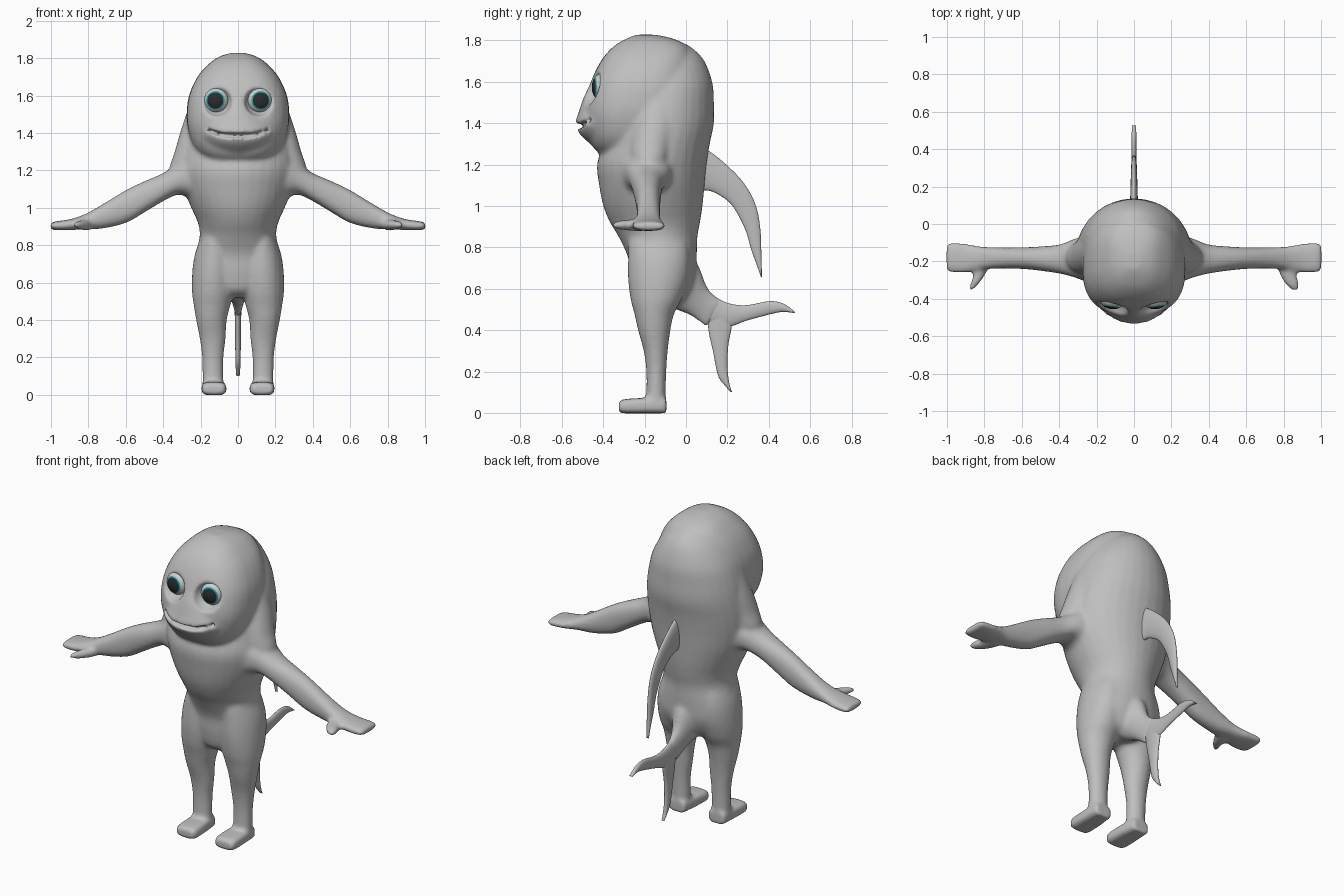
import bpy, bmesh, math
from mathutils import Vector

cube = bpy.data.objects.get("Cube")
if cube:
    bpy.data.objects.remove(cube, do_unlink=True)


def material(name, color):
    m = bpy.data.materials.new(name)
    m.use_nodes = True
    m.diffuse_color = (*color, 1)
    m.node_tree.nodes["Principled BSDF"].inputs["Base Color"].default_value = (*color, 1)
    return m


SKIN = material("grey skin", (0.52, 0.52, 0.52))
WHITE = material("eye white", (0.62, 0.62, 0.62))
TEAL = material("teal iris", (0.01, 0.45, 0.45))
BLACK = material("dark pupil", (0.025, 0.025, 0.028))


def spline(a, b, c, d, t):
    return 0.5 * (2 * b + (c - a) * t + (2 * a - 5 * b + 4 * c - d) * t * t
                  + (3 * b - a - 3 * c + d) * t ** 3)


def skin(bm, rings, power=1.0, steps=4, sides=32):
    """Smooth closed tube through rings given as (centre, half axis, half axis)."""
    n, path = len(rings), []
    for i in range(n - 1):
        near = [rings[max(0, min(n - 1, i + k))] for k in (-1, 0, 1, 2)]
        for s in range(steps):
            path.append([spline(*[r[j] for r in near], s / steps) for j in range(3)])
    path.append(rings[-1])
    loops = []
    for c, u, v in path:
        loop = []
        for k in range(sides):
            a = 2 * math.pi * k / sides
            ca, sa = math.cos(a), math.sin(a)
            loop.append(bm.verts.new(c + u * math.copysign(abs(ca) ** power, ca)
                                     + v * math.copysign(abs(sa) ** power, sa)))
        loops.append(loop)
    for p, q in zip(loops, loops[1:]):
        for k in range(sides):
            j = (k + 1) % sides
            bm.faces.new((p[k], p[j], q[j], q[k]))
    bm.faces.new(loops[0][::-1])
    bm.faces.new(loops[-1])


def boxed(axis, rows, side=1):
    """Rings from rows of (position along axis, a min, a max, b min, b max)."""
    place = {"x": lambda t, a, b: Vector((side * t, a, b)),
             "y": lambda t, a, b: Vector((side * a, t, b)),
             "z": lambda t, a, b: Vector((side * a, b, t))}[axis]
    return [(place(t, (a0 + a1) / 2, (b0 + b1) / 2),
             place(0, (a1 - a0) / 2, 0), place(0, 0, (b1 - b0) / 2))
            for t, a0, a1, b0, b1 in rows]


def upright(rows):
    """Centred rings from rows of (z, half width, front y, back y)."""
    return boxed("z", [(z, -w, w, f, b) for z, w, f, b in rows])


def blade(rows):
    """Flat rings from rows of (outer y, outer z, inner y, inner z, half thickness)."""
    return [(Vector((0, (a + c) / 2, (b + d) / 2)), Vector((t, 0, 0)),
             Vector((0, (a - c) / 2, (b - d) / 2))) for a, b, c, d, t in rows]


def finish(bm, name, mats=(SKIN,)):
    bmesh.ops.recalc_face_normals(bm, faces=bm.faces)
    for f in bm.faces:
        f.smooth = True
    mesh = bpy.data.meshes.new(name)
    bm.to_mesh(mesh)
    bm.free()
    for m in mats:
        mesh.materials.append(m)
    ob = bpy.data.objects.new(name, mesh)
    bpy.context.collection.objects.link(ob)
    return ob


body = bmesh.new()

# Torso, head and snout
skin(body, upright([
    (0.52, .10, -.20, -.04), (0.56, .18, -.25, .01), (0.65, .235, -.27, .045),
    (0.75, .227, -.28, .052), (0.85, .205, -.325, .055), (0.92, .215, -.367, .068),
    (1.0, .25, -.40, .08), (1.1, .29, -.42, .09), (1.2, .31, -.43, .10),
    (1.3, .308, -.40, .115), (1.4, .295, -.38, .135), (1.5, .275, -.36, .135),
    (1.6, .24, -.33, .127), (1.71, .17, -.3, .084), (1.78, .08, -.25, .01)]))
skin(body, upright([
    (1.235, .10, -.38, -.20), (1.27, .185, -.437, -.1), (1.33, .24, -.472, -.02),
    (1.42, .268, -.489, .0), (1.5, .275, -.486, .02), (1.6, .262, -.46, .03),
    (1.7, .217, -.412, .03), (1.77, .155, -.352, .01), (1.808, .10, -.29, -.06),
    (1.828, .035, -.24, -.15)]), power=0.78)
skin(body, upright([
    (1.25, .06, -.40, -.2), (1.31, .15, -.475, -.2), (1.35, .19, -.515, -.2),
    (1.4, .21, -.535, -.2), (1.45, .19, -.52, -.2), (1.52, .13, -.497, -.2),
    (1.6, .05, -.46, -.2)]))

# Shoulders and limbs
for side in (1, -1):
    skin(body, boxed("z", [
        (1.12, .15, .30, -.27, -.09), (1.2, .15, .365, -.27, -.09),
        (1.3, .15, .338, -.27, -.07), (1.4, .15, .31, -.25, -.05),
        (1.52, .12, .27, -.22, -.05)], side))
    skin(body, boxed("x", [
        (.15, -.33, -.05, 1.02, 1.32), (.25, -.31, -.06, 1.05, 1.285),
        (.32, -.285, -.08, 1.07, 1.235), (.4, -.265, -.11, 1.035, 1.185),
        (.5, -.25, -.12, .975, 1.142), (.6, -.24, -.125, .918, 1.094),
        (.73, -.238, -.125, .888, 1.015), (.82, -.245, -.12, .885, .965),
        (.9, -.262, -.105, .88, .938), (.97, -.262, -.098, .88, .928),
        (1.003, -.25, -.105, .884, .92)], side), power=0.85)
    thumb = [(.81, -.21, .045), (.825, -.27, .039), (.85, -.32, .031), (.87, -.354, .017)]
    skin(body, [(Vector((side * x, y, .908)), Vector((r, r * .4, 0)), Vector((0, 0, r * .7)))
                for x, y, r in thumb])
    skin(body, boxed("z", [
        (.95, .07, .15, -.24, -.04), (.85, .045, .195, -.275, .0),
        (.75, .022, .231, -.28, .018), (.65, .015, .245, -.28, .012),
        (.55, .022, .246, -.268, -.02), (.48, .04, .237, -.25, -.057),
        (.4, .06, .224, -.232, -.075), (.3, .066, .205, -.205, -.088),
        (.2, .077, .192, -.192, -.095), (.1, .078, .19, -.192, -.098),
        (.02, .078, .19, -.2, -.098)], side))
    skin(body, boxed("y", [
        (-.325, .075, .182, .003, .055), (-.30, .062, .194, -.002, .066),
        (-.2, .065, .194, -.002, .072), (-.095, .077, .188, -.002, .07)], side), power=0.5)

# Tail stem
skin(body, blade([
    (-.06, .85, -.14, .53, .15), (.05, .73, -.05, .50, .08),
    (.108, .60, .03, .465, .04), (.18, .54, .10, .41, .021)]))
body = finish(body, "body")

# Mouth slit and eye sockets, carved from the body
carve = bmesh.new()
skin(carve, [(Vector((x, y, z)), Vector((0, .045, 0)), Vector((0, 0, h)))
             for x, y, z, h in [(-.165, -.455, 1.418, .009), (-.09, -.515, 1.391, .012),
                                (0, -.54, 1.386, .014), (.09, -.515, 1.391, .012),
                                (.165, -.455, 1.418, .009)]])
for side in (1, -1):
    made = bmesh.ops.create_uvsphere(carve, u_segments=32, v_segments=16, radius=.085)
    bmesh.ops.translate(carve, verts=made["verts"], vec=(side * .118, -.478, 1.574))
carve = finish(carve, "face_cutter")
carve.hide_render = True
carve.hide_viewport = True
carve.display_type = "WIRE"


def remesh(size):
    m = body.modifiers.new("blend", "REMESH")
    m.mode, m.voxel_size, m.use_smooth_shade = "VOXEL", size, True


remesh(.012)
cut = body.modifiers.new("face", "BOOLEAN")
cut.operation, cut.object, cut.solver = "DIFFERENCE", carve, "EXACT"
remesh(.009)
soft = body.modifiers.new("soften", "SMOOTH")
soft.factor, soft.iterations = 0.5, 8

# Back fin and tail flukes
fins = {
    "back_fin": [
        (.02, 1.31, .03, 1.07, .03), (.105, 1.27, .105, 1.075, .022),
        (.2, 1.195, .165, 1.05, .019), (.28, 1.11, .225, 1.0, .017),
        (.335, 1.01, .285, .89, .015), (.358, .9, .315, .79, .014),
        (.364, .78, .342, .715, .012), (.367, .655, .362, .657, .008)],
    "upper_fluke": [
        (.11, .585, .11, .43, .022), (.19, .535, .20, .415, .018),
        (.285, .52, .29, .445, .015), (.405, .54, .40, .475, .014),
        (.475, .526, .465, .488, .013), (.527, .487, .522, .483, .01)],
    "lower_fluke": [
        (.10, .47, .225, .48, .018), (.112, .38, .22, .41, .017),
        (.13, .3, .205, .33, .016), (.155, .18, .20, .23, .014),
        (.19, .13, .208, .15, .012), (.218, .1, .222, .102, .009)],
}
for name, rows in fins.items():
    bm = bmesh.new()
    skin(bm, blade(rows), steps=6)
    finish(bm, name)

# Eyes: white, iris and pupil by angle from the pole that looks forward
for side, name in ((1, "left_eye"), (-1, "right_eye")):
    bm = bmesh.new()
    bmesh.ops.create_uvsphere(bm, u_segments=32, v_segments=45, radius=1)
    for f in bm.faces:
        c = f.calc_center_median()
        angle = math.degrees(math.atan2(math.hypot(c.x, c.y), c.z))
        f.material_index = 2 if angle < 40 else 1 if angle < 48 else 0
    bmesh.ops.scale(bm, verts=bm.verts, vec=(.067, .067, .05))
    eye = finish(bm, name, (WHITE, TEAL, BLACK))
    eye.location = (side * .116, -.405, 1.574)
    eye.rotation_euler = (math.pi / 2, 0, side * math.radians(8))
